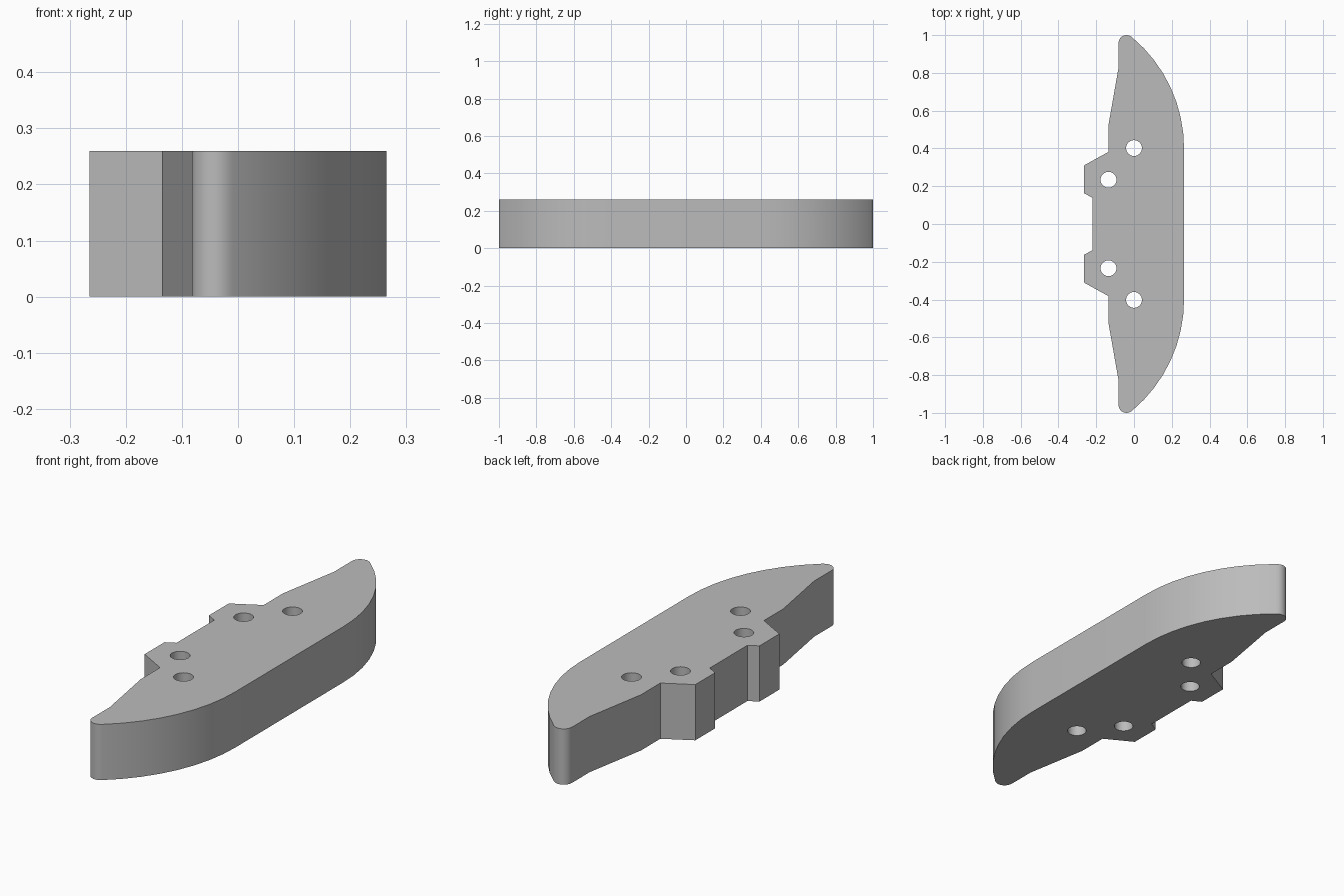
import bpy
import bmesh
from math import sin, cos, radians, tau

HEIGHT = 0.26

cube = bpy.data.objects.get("Cube")
if cube:
    bpy.data.objects.remove(cube, do_unlink=True)


def arc(cx, cy, r, start, end, steps):
    """Points along a circular arc, angles in degrees."""
    angles = [radians(start + (end - start) * i / steps) for i in range(steps + 1)]
    return [(cx + r * cos(a), cy + r * sin(a)) for a in angles]


def add_loop(bm, points):
    verts = [bm.verts.new((x, y, 0)) for x, y in points]
    return [bm.edges.new((v, verts[i - 1])) for i, v in enumerate(verts)]


# Half outline: curved outer side, rounded tip, tapered inner side, stepped tab
half = arc(-0.502, 0.40, 0.767, 0, 50, 8)
half += arc(-0.04, 0.958, 0.042, 58, 180, 8)
half += [(-0.082, 0.827), (-0.135, 0.525), (-0.135, 0.382),
         (-0.265, 0.31), (-0.265, 0.163), (-0.22, 0.139)]
outline = half + [(x, -y) for x, y in reversed(half)]

# Flat plate face with four round holes
bm = bmesh.new()
edges = add_loop(bm, outline)
for x, y in ((0, 0.402), (-0.135, 0.234)):
    for side in (1, -1):
        ring = [(x + 0.042 * cos(tau * i / 32), side * y + 0.042 * sin(tau * i / 32))
                for i in range(32)]
        edges += add_loop(bm, ring)
bmesh.ops.triangle_fill(bm, edges=edges, use_beauty=True)

# Extrude to full thickness
result = bmesh.ops.extrude_face_region(bm, geom=bm.faces[:], use_keep_orig=True)
top = [g for g in result["geom"] if isinstance(g, bmesh.types.BMVert)]
bmesh.ops.translate(bm, verts=top, vec=(0, 0, HEIGHT))
bmesh.ops.recalc_face_normals(bm, faces=bm.faces[:])

mesh = bpy.data.meshes.new("curved_plate")
bm.to_mesh(mesh)
bm.free()
plate = bpy.data.objects.new("curved_plate", mesh)
bpy.context.collection.objects.link(plate)

# Plain grey material
grey = bpy.data.materials.new("plain grey")
grey.use_nodes = True
color = (0.5, 0.5, 0.5, 1)
grey.diffuse_color = color
grey.node_tree.nodes["Principled BSDF"].inputs["Base Color"].default_value = color
mesh.materials.append(grey)

# Smooth curved walls, sharp corners
bpy.ops.object.select_all(action="DESELECT")
plate.select_set(True)
bpy.context.view_layer.objects.active = plate
bpy.ops.object.shade_smooth_by_angle(angle=radians(25))
